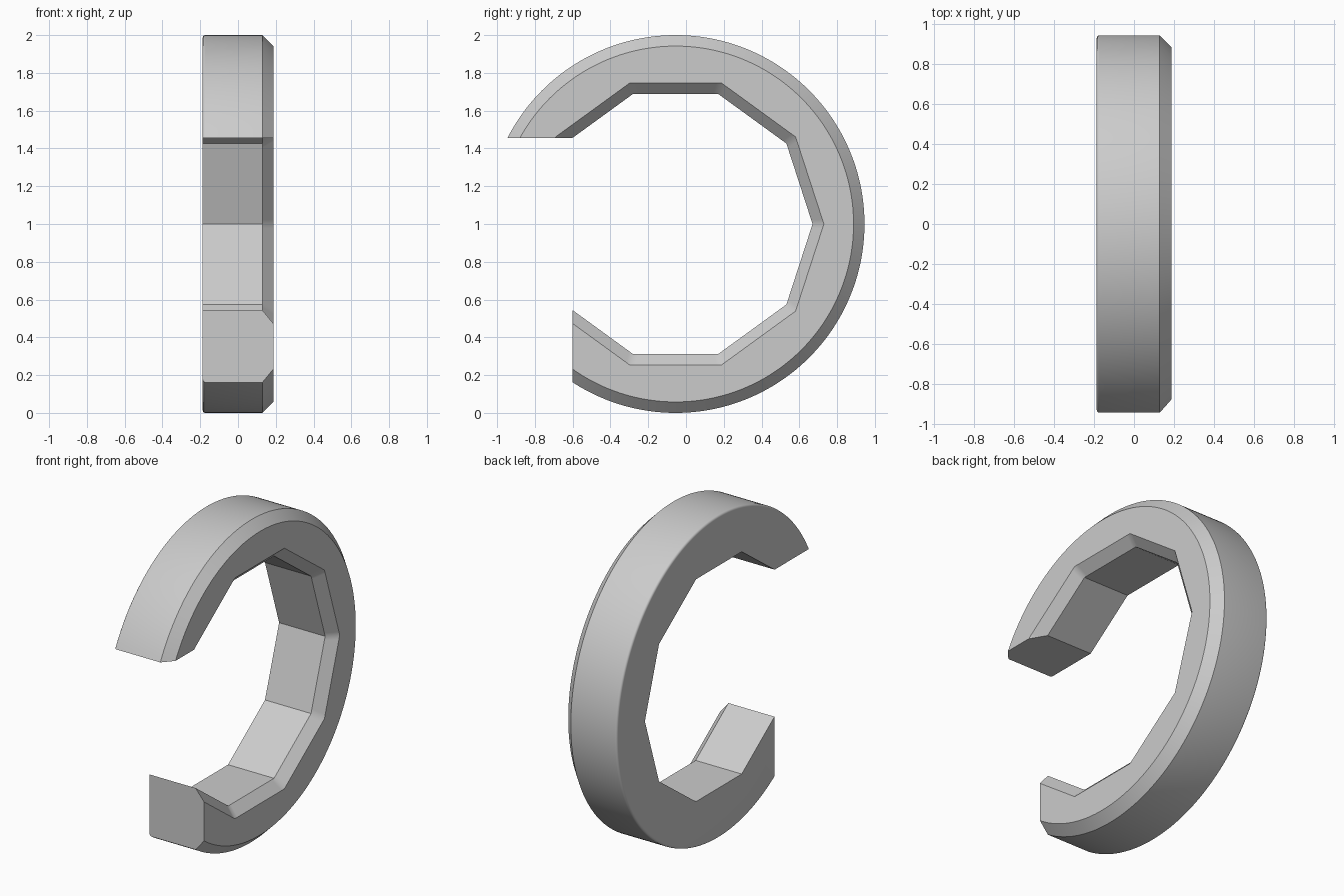
import bpy
import bmesh
from math import cos, sin, pi, tau, radians

cube = bpy.data.objects.get("Cube")
if cube:
    bpy.data.objects.remove(cube)

SEGMENTS = 200          # multiple of the ten inner sides
SIDES = 10
HALF = 0.187            # half of the band width
CENTRE_Y, CENTRE_Z = -0.055, 1.0
CHAMFER = 0.058
FILLET = 0.014


def circle(radius):
    return lambda a: radius


def polygon(radius):
    step = tau / SIDES
    return lambda a: radius * cos(step / 2) / cos(a % step - step / 2)


# Cross-section: (x, radius rule), round outside and ten-sided inside
section = [(-HALF, polygon(0.725)), (HALF - CHAMFER, polygon(0.725)),
           (HALF, polygon(0.785)), (HALF, circle(1 - CHAMFER)),
           (HALF - CHAMFER, circle(1.0))]
for i in range(5):
    t = i * pi / 8
    section.append((-HALF + FILLET * (1 - sin(t)), circle(1 - FILLET * (1 - cos(t)))))

# Sweep the section around the x axis
bm = bmesh.new()
rings = []
for x, rule in section:
    ring = []
    for k in range(SEGMENTS):
        a = tau * k / SEGMENTS
        r = rule(a + 1e-9)
        ring.append(bm.verts.new((x, CENTRE_Y + r * cos(a), CENTRE_Z + r * sin(a))))
    rings.append(ring)
for ring, following in zip(rings, rings[1:] + rings[:1]):
    for k in range(SEGMENTS):
        n = (k + 1) % SEGMENTS
        bm.faces.new((ring[k], ring[n], following[n], following[k]))
bmesh.ops.recalc_face_normals(bm, faces=bm.faces)
mesh = bpy.data.meshes.new("open_ring")
bm.to_mesh(mesh)
bm.free()
ring_obj = bpy.data.objects.new("open_ring", mesh)
bpy.context.collection.objects.link(ring_obj)

# Single grey material
grey = bpy.data.materials.new("light_grey")
grey.use_nodes = True
colour = (0.6, 0.6, 0.6, 1)
grey.diffuse_color = colour
grey.node_tree.nodes["Principled BSDF"].inputs["Base Color"].default_value = colour
mesh.materials.append(grey)

# Square opening at the front: flat underside above, flat upright end below
top, bottom, back, front = 1.455, -0.4, -0.6, -1.6
bpy.ops.mesh.primitive_cube_add(size=1, location=(0, (back + front) / 2, (top + bottom) / 2))
cutter = bpy.context.object
cutter.name = "opening_cutter"
cutter.scale = (1, back - front, top - bottom)
cutter.data.materials.append(grey)
cutter.hide_render = True

cut = ring_obj.modifiers.new("opening", 'BOOLEAN')
cut.operation = 'DIFFERENCE'
cut.solver = 'EXACT'
cut.object = cutter

bpy.ops.object.select_all(action='DESELECT')
ring_obj.select_set(True)
bpy.context.view_layer.objects.active = ring_obj
bpy.ops.object.modifier_apply(modifier=cut.name)
bpy.data.objects.remove(cutter)
bpy.ops.object.shade_smooth_by_angle(angle=radians(28))
